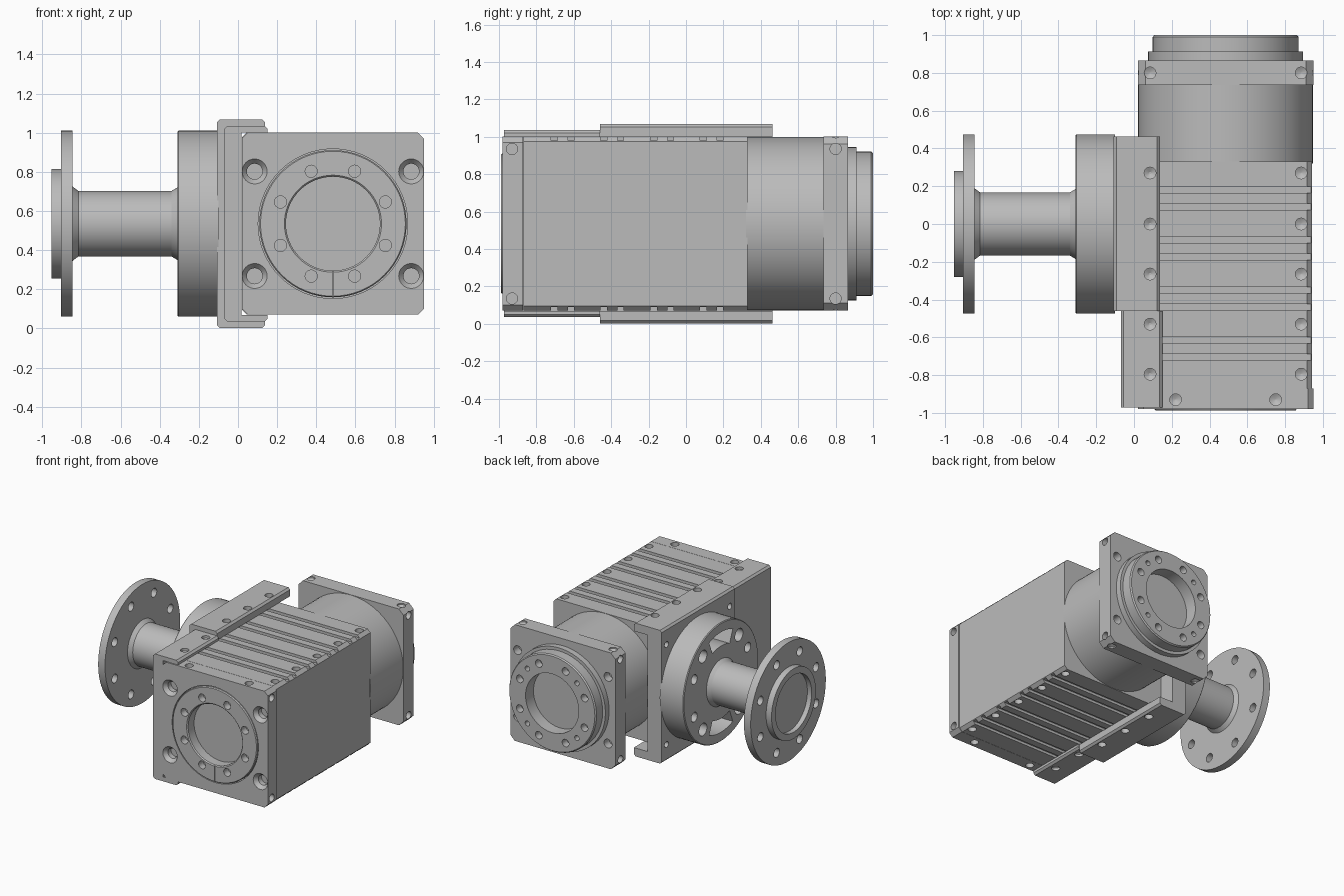
import bpy, bmesh, math
from mathutils import Vector, Matrix

cube = bpy.data.objects.get("Cube")
if cube:
    bpy.data.objects.remove(cube)

grey = bpy.data.materials.new("machined_grey")
grey.use_nodes = True
grey.diffuse_color = (0.5, 0.5, 0.5, 1)
grey.node_tree.nodes["Principled BSDF"].inputs["Base Color"].default_value = (0.5, 0.5, 0.5, 1)

CX, CZ = 0.485, 0.535          # axis of the motor body
X, Y, Z = Vector((1, 0, 0)), Vector((0, 1, 0)), Vector((0, 0, 1))


def turned(bm, axis, centre, profile, n=24):
    """Solid of revolution: profile holds (position along axis, radius)."""
    u = Z if axis != Z else X
    v = axis.cross(u)
    rings = []
    for t, r in profile:
        rings.append([bm.verts.new(Vector(centre) + axis * t + r * (
            u * math.cos(math.tau * i / n) + v * math.sin(math.tau * i / n))) for i in range(n)])
    for a, b in zip(rings, rings[1:]):
        for i in range(n):
            j = (i + 1) % n
            bm.faces.new((a[i], a[j], b[j], b[i]))
    bm.faces.new(rings[0])
    bm.faces.new(rings[-1])


def extruded(bm, points, offset):
    """Prism from a closed outline of 3D points."""
    a = [bm.verts.new(p) for p in points]
    b = [bm.verts.new(Vector(p) + offset) for p in points]
    bm.faces.new(a)
    bm.faces.new(b)
    for i in range(len(a)):
        j = (i + 1) % len(a)
        bm.faces.new((a[i], a[j], b[j], b[i]))


def box(bm, x0, x1, y0, y1, z0, z1):
    extruded(bm, [(x0, y0, z0), (x1, y0, z0), (x1, y0, z1), (x0, y0, z1)], Y * (y1 - y0))


def block(bm, x0, x1, y0, y1, z0, z1, c):
    """Box along y with its four long edges chamfered by c."""
    pts = [(x0 + c, z0), (x1 - c, z0), (x1, z0 + c), (x1, z1 - c),
           (x1 - c, z1), (x0 + c, z1), (x0, z1 - c), (x0, z0 + c)]
    extruded(bm, [(x, y0, z) for x, z in pts], Y * (y1 - y0))


def make(name, bm):
    bmesh.ops.recalc_face_normals(bm, faces=bm.faces)
    mesh = bpy.data.meshes.new(name)
    bm.to_mesh(mesh)
    bm.free()
    mesh.materials.append(grey)
    obj = bpy.data.objects.new(name, mesh)
    bpy.context.collection.objects.link(obj)
    return obj


def finish(name, bm, cut=None):
    """Create the part, subtract its cutters and shade it."""
    obj = make(name, bm)
    bpy.ops.object.select_all(action='DESELECT')
    obj.select_set(True)
    bpy.context.view_layer.objects.active = obj
    if cut:
        cutter = make(name + "_cutter", cut)
        cutter.hide_render = True
        mod = obj.modifiers.new("holes", 'BOOLEAN')
        mod.operation, mod.solver, mod.object = 'DIFFERENCE', 'EXACT', cutter
        bpy.ops.object.modifier_apply(modifier=mod.name)
        bpy.data.objects.remove(cutter)
    bpy.ops.object.shade_smooth_by_angle(angle=math.radians(30))
    return obj


def hole_circle(bm, axis, centre, radius, hole, t0, t1, count, phase=0.0):
    u = Z
    for k in range(count):
        d = Matrix.Rotation(phase + math.tau * k / count, 3, axis) @ u
        turned(bm, axis, Vector(centre) + d * radius, [(t0, hole), (t1, hole)])


def top_bottom_holes(bm, xs, ys, top, depth=0.04, r=0.031):
    """Drilled holes with conical bottoms, mirrored on upper and lower faces."""
    for x in xs:
        for y in ys:
            for s in (1, -1):
                turned(bm, Z, (x, y, CZ), [(s * (top + 0.02), r), (s * (top - depth), r),
                                           (s * (top - depth - 0.015), 0.004)], 20)


# main body with paired cooling grooves
bm, cut = bmesh.new(), bmesh.new()
block(bm, 0.02, 0.942, -0.87, 0.33, 0.07, 1.0, 0.025)
for base in (0.137, -0.128, -0.395, -0.66):
    for y in (base + 0.045, base - 0.045):
        box(cut, 0.0, 1.0, y - 0.017, y + 0.017, 0.98, 1.1)
        box(cut, 0.0, 1.0, y - 0.017, y + 0.017, 0.0, 0.09)
top_bottom_holes(cut, [0.885], [0.27, 0.0, -0.265, -0.53, -0.795], 0.465)
finish("main_body", bm, cut)

# front cap with countersunk corners and edge holes
bm, cut = bmesh.new(), bmesh.new()
block(bm, 0.02, 0.95, -0.98, -0.872, 0.07, 1.0, 0.03)
turned(cut, Y, (CX, 0, CZ), [(-1.1, 0.382), (-0.9, 0.382)], 64)
for sx in (-1, 1):
    for sz in (-1, 1):
        turned(cut, Y, (CX + sx * 0.4, 0, CZ + sz * 0.267),
               [(-0.99, 0.072), (-0.95, 0.04), (-0.91, 0.04)])
for z in (0.935, 0.135):
    turned(cut, X, (0, -0.93, z), [(0.91, 0.03), (1.0, 0.03)])
top_bottom_holes(cut, [0.22, 0.75], [-0.93], 0.465)
finish("front_cap", bm, cut)

# front bearing ring
bm, cut = bmesh.new(), bmesh.new()
turned(bm, Y, (CX, 0, CZ), [(-0.895, 0.376), (-0.98, 0.376), (-0.988, 0.37),
                            (-0.988, 0.248), (-0.98, 0.24), (-0.905, 0.24)], 64)
hole_circle(cut, Y, (CX, 0, CZ), 0.29, 0.031, -1.05, -0.93, 8, math.pi / 8)
box(cut, CX - 0.002, CX + 0.002, -1.0, -0.98, 0.14, 0.31)
finish("front_ring", bm, cut)

# round rear housing
bm = bmesh.new()
turned(bm, Y, (CX, 0, CZ), [(0.32, 0.463), (0.74, 0.463)], 96)
finish("rear_housing", bm)

# square rear plate
bm, cut = bmesh.new(), bmesh.new()
block(bm, 0.02, 0.95, 0.735, 0.865, 0.07, 1.0, 0.04)
for sx in (-1, 1):
    for sz in (-1, 1):
        turned(cut, Y, (CX + sx * 0.4, 0, CZ + sz * 0.267), [(0.8, 0.035), (0.9, 0.035)])
    turned(cut, X, (CX + sx * 0.465, 0.8, CZ + 0.4), [(-0.04, 0.03), (0.04, 0.03)])
    turned(cut, X, (CX + sx * 0.465, 0.8, CZ - 0.4), [(-0.04, 0.03), (0.04, 0.03)])
# keep the upper and lower holes shallow so they clear the side ones
top_bottom_holes(cut, [0.085, 0.885], [0.8], 0.465, 0.01)
finish("rear_plate", bm, cut)

# stepped rear output ring
bm, cut = bmesh.new(), bmesh.new()
turned(bm, Y, (CX, 0, CZ), [(0.86, 0.41), (0.912, 0.41), (0.912, 0.386), (0.99, 0.386),
                            (1.0, 0.378), (1.0, 0.235), (0.9, 0.235)], 64)
hole_circle(cut, Y, (CX, 0, CZ), 0.31, 0.03, 0.94, 1.05, 8, math.pi / 8)
hole_circle(cut, Y, (CX, 0, CZ), 0.31, 0.02, 0.94, 1.05, 4, math.pi / 4)
finish("rear_ring", bm, cut)


def bracket(name, x0, x1, y0, y1, half, holes_y, web_holes):
    """C-shaped clamp hugging the body's left side."""
    c = 0.015
    upper = [(x1, 0.466), (x1, half - c), (x1 - c, half), (x0 + c, half), (x0, half - c)]
    outline = [(0.018, 0.466)] + upper
    outline += [(x, -z) for x, z in reversed(outline)]
    bm, cut = bmesh.new(), bmesh.new()
    extruded(bm, [(x, y0, CZ + z) for x, z in outline], Y * (y1 - y0))
    top_bottom_holes(cut, [0.085], holes_y, half, half - 0.48)
    for y in web_holes:
        for z in (-0.4, 0.4):
            turned(cut, X, (x0, y, CZ + z), [(-0.03, 0.024), (0.06, 0.024)])
    finish(name, bm, cut)


bracket("output_bracket", -0.108, 0.138, -0.46, 0.462, 0.533, [0.27, 0.0, -0.265], [-0.4, 0.4])
bracket("side_bracket", -0.07, 0.15, -0.972, -0.46, 0.5, [-0.53, -0.795], [])

# output disc with bolt holes and curved slots
bm, cut = bmesh.new(), bmesh.new()
turned(bm, X, (0, 0, CZ), [(-0.1, 0.475), (-0.304, 0.475), (-0.31, 0.469)][::-1], 96)
for s in (1, -1):
    for side in (1, -1):
        for deg, r in ((24, 0.038), (52, 0.05)):
            a = math.radians(deg)
            turned(cut, X, (0, side * 0.37 * math.cos(a), CZ + s * 0.37 * math.sin(a)),
                   [(-0.4, r), (-0.16, r)])
    arc = [math.radians(90 + d) for d in range(-22, 23, 4)]
    slot = [(0.4, a) for a in arc] + [(0.29, a) for a in reversed(arc)]
    extruded(cut, [(-0.4, r * math.cos(a), CZ + s * r * math.sin(a)) for r, a in slot], X * 0.24)
finish("output_disc", bm, cut)

# output shaft with flared ends
bm = bmesh.new()
turned(bm, X, (0, 0, CZ), [(-0.86, 0.19), (-0.845, 0.19), (-0.815, 0.167),
                           (-0.34, 0.167), (-0.31, 0.185), (-0.3, 0.185)], 64)
finish("output_shaft", bm)

# output flange with raised hollow boss
bm, cut = bmesh.new(), bmesh.new()
turned(bm, X, (0, 0, CZ), [(-0.845, 0.475), (-0.905, 0.475), (-0.905, 0.28),
                           (-0.953, 0.28), (-0.953, 0.228), (-0.915, 0.228)], 96)
hole_circle(cut, X, (0, 0, CZ), 0.38, 0.035, -1.0, -0.8, 8, math.pi / 8)
finish("output_flange", bm, cut)
